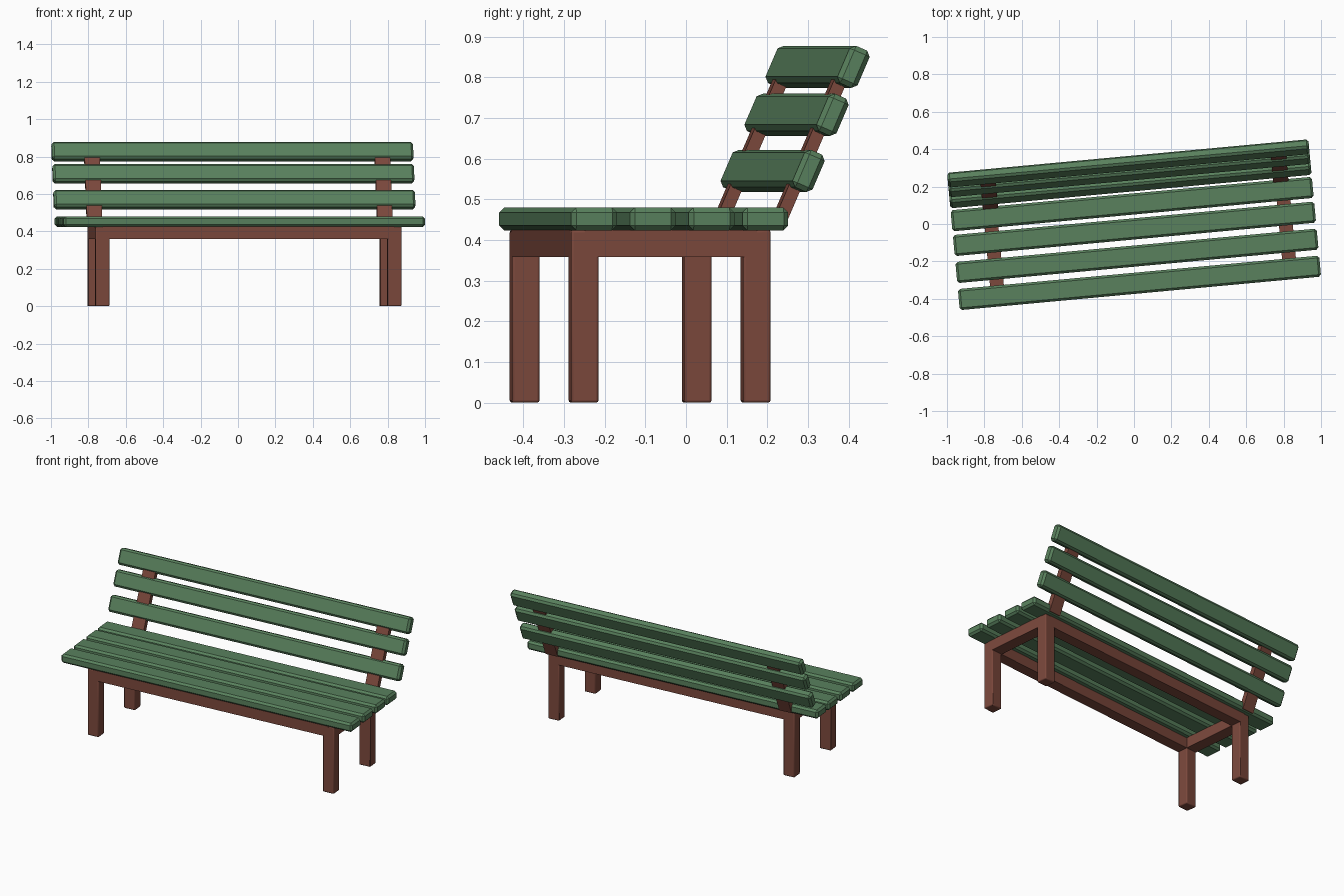
import bpy, math
from mathutils import Matrix

if "Cube" in bpy.data.objects:
    bpy.data.objects.remove(bpy.data.objects["Cube"])

YAW = Matrix.Rotation(math.radians(5.3), 4, 'Z')   # whole bench is turned slightly
TILT = math.radians(-23.3)                          # backrest lean


def material(name, rgb):
    m = bpy.data.materials.new(name)
    m.diffuse_color = (*rgb, 1)
    m.use_nodes = True
    m.node_tree.nodes["Principled BSDF"].inputs["Base Color"].default_value = m.diffuse_color
    return m


GREEN = material("green paint", (0.10, 0.22, 0.11))
BROWN = material("red brown wood", (0.20, 0.065, 0.045))


def finish(ob, mat, bevel, segments=1, smooth=False):
    ob.data.materials.append(mat)
    if bevel:
        mod = ob.modifiers.new("bevel", 'BEVEL')
        mod.width, mod.segments = bevel, segments
    if smooth:
        bpy.ops.object.shade_smooth_by_angle(angle=math.radians(50))


def block(name, size, loc, mat, bevel=0, tilt=0, segments=1, smooth=False):
    bpy.ops.mesh.primitive_cube_add(size=1)
    ob = bpy.context.object
    ob.name = name
    ob.data.transform(Matrix.Diagonal((*size, 1)))
    ob.matrix_world = YAW @ Matrix.Translation(loc) @ Matrix.Rotation(tilt, 4, 'X')
    finish(ob, mat, bevel, segments, smooth)
    return ob


# Seat slats
for i, y in enumerate((-0.316, -0.171, -0.026, 0.107)):
    block(f"seat_slat_{i + 1}", (1.94, 0.113, 0.056), (0, y, 0.452), GREEN, 0.012)

# Backrest slats
for i, (y, z) in enumerate(((0.214, 0.570), (0.273, 0.708), (0.325, 0.826))):
    block(f"back_slat_{i + 1}", (1.94, 0.054, 0.100), (0, y, z), GREEN, 0.012, TILT)

# Legs, side rails and backrest posts
LX, LY = (-0.760, 0.808), (-0.328, 0.097)
W, D, TOP, RAIL = 0.074, 0.068, 0.425, 0.067
for side, x in zip(("left", "right"), LX):
    for end, y in zip(("front", "back"), LY):
        block(f"{end}_{side}_leg", (W, D, TOP), (x, y, TOP / 2), BROWN, 0.006, 0, 2, True)
    block(f"{side}_rail", (W, LY[1] - LY[0], RAIL),
          (x, sum(LY) / 2, TOP - RAIL / 2), BROWN)
    block(f"{side}_back_post", (0.082, 0.031, 0.44),
          (x + (0.004 if x < 0 else -0.005), 0.236, 0.635), BROWN, 0, TILT)

# Long front and back rails
for end, y in zip(("front", "back"), LY):
    block(f"{end}_rail", (LX[1] - LX[0], D, RAIL),
          (sum(LX) / 2, y, TOP - RAIL / 2), BROWN)
